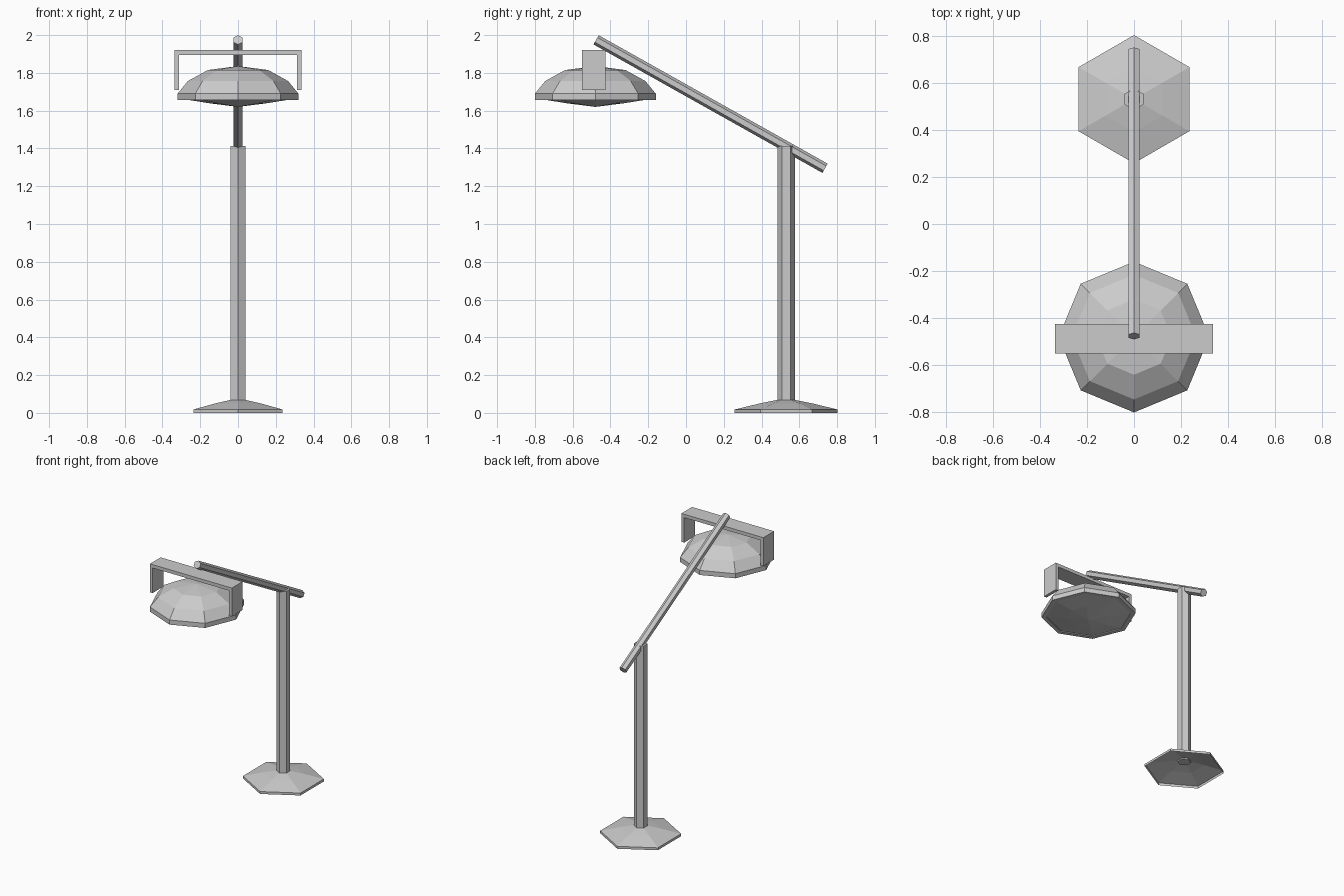
import bpy, bmesh, math
from mathutils import Vector

if "Cube" in bpy.data.objects:
    bpy.data.objects.remove(bpy.data.objects["Cube"])


def finish(name, bm):
    bmesh.ops.recalc_face_normals(bm, faces=bm.faces)
    mesh = bpy.data.meshes.new(name)
    bm.to_mesh(mesh)
    bm.free()
    obj = bpy.data.objects.new(name, mesh)
    bpy.context.collection.objects.link(obj)
    return obj


def lathe(name, profile, sides, center_y):
    """Spin an (r, z) profile into flat facets, with a corner facing -y."""
    bm = bmesh.new()
    verts = [bm.verts.new((0, -r, z)) for r, z in profile]
    edges = [bm.edges.new(pair) for pair in zip(verts, verts[1:])]
    bmesh.ops.spin(bm, geom=verts + edges, cent=(0, 0, 0), axis=(0, 0, 1),
                   angle=math.tau, steps=sides, use_merge=True)
    bmesh.ops.remove_doubles(bm, verts=bm.verts, dist=1e-4)
    bmesh.ops.translate(bm, verts=bm.verts, vec=(0, center_y, 0))
    return finish(name, bm)


def hex_rod(name, start, end, radius):
    """Hexagonal rod in the plane x = 0, with corners in that plane."""
    start, end = Vector(start), Vector(end)
    axis = (end - start).normalized()
    side = Vector((1, 0, 0))
    up = axis.cross(side)
    bm = bmesh.new()
    rings = []
    for p in (start, end):
        ring = []
        for i in range(6):
            a = i * math.tau / 6
            ring.append(bm.verts.new(p + radius * (up * math.cos(a) + side * math.sin(a))))
        rings.append(ring)
        bm.faces.new(ring)
    for i in range(6):
        j = (i + 1) % 6
        bm.faces.new((rings[0][i], rings[0][j], rings[1][j], rings[1][i]))
    return finish(name, bm)


# Floor base: thin hexagonal shell, open underneath
lathe("base", [(0.272, 0.0), (0.272, 0.018), (0.14, 0.05), (0.0, 0.078)], 6, 0.53)

# Upright pole and tilted arm
hex_rod("pole", (0, 0.53, 0.06), (0, 0.53, 1.412), 0.046)
hex_rod("arm", (0, 0.736, 1.295), (0, -0.476, 1.975), 0.028)

# U-shaped bracket holding the lamp head
outline = [(-0.335, 1.71), (-0.335, 1.92), (0.335, 1.92), (0.335, 1.71),
           (0.313, 1.71), (0.313, 1.895), (-0.313, 1.895), (-0.313, 1.71)]
bm = bmesh.new()
face = bm.faces.new([bm.verts.new((x, -0.55, z)) for x, z in outline])
ext = bmesh.ops.extrude_face_region(bm, geom=[face], use_keep_orig=True)
moved = [v for v in ext["geom"] if isinstance(v, bmesh.types.BMVert)]
bmesh.ops.translate(bm, verts=moved, vec=(0, 0.125, 0))
finish("bracket", bm)

# Lamp head: octagonal dome with rim, and the shallow glass below
lathe("lamp_dome", [(0.0, 1.836), (0.16, 1.815), (0.265, 1.757), (0.32, 1.69),
                    (0.32, 1.656), (0.288, 1.656), (0.288, 1.67)], 8, -0.48)
lathe("lamp_glass", [(0.288, 1.661), (0.15, 1.639), (0.0, 1.62)], 8, -0.48)
